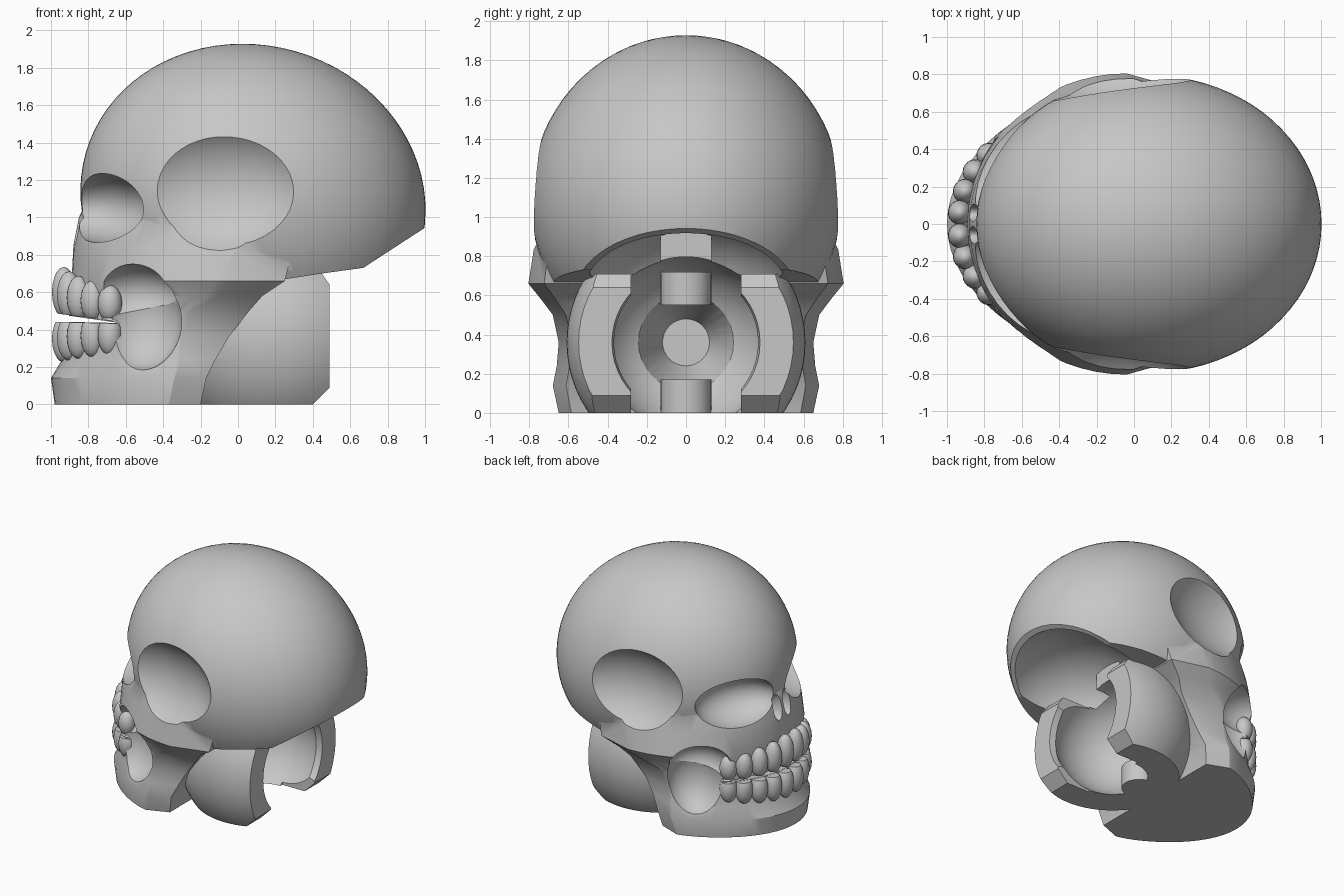
import bpy, bmesh, math
from mathutils import Matrix

if "Cube" in bpy.data.objects:
    bpy.data.objects.remove(bpy.data.objects["Cube"], do_unlink=True)

bone = bpy.data.materials.new("bone grey")
bone.use_nodes = True
GREY = (0.57, 0.57, 0.57, 1)
bone.diffuse_color = GREY
bone.node_tree.nodes["Principled BSDF"].inputs["Base Color"].default_value = GREY


def finish(name, bm):
    bmesh.ops.recalc_face_normals(bm, faces=bm.faces)
    mesh = bpy.data.meshes.new(name)
    bm.to_mesh(mesh)
    bm.free()
    obj = bpy.data.objects.new(name, mesh)
    bpy.context.collection.objects.link(obj)
    mesh.materials.append(bone)
    return obj


def ellipsoid(name, centre, radii, turn=0, tilt=0, segs=64):
    bm = bmesh.new()
    bmesh.ops.create_uvsphere(bm, u_segments=segs, v_segments=segs // 2, radius=1)
    m = (Matrix.Translation(centre) @ Matrix.Rotation(turn, 4, 'Z')
         @ Matrix.Rotation(tilt, 4, 'Y') @ Matrix.Diagonal((*radii, 1)))
    bm.transform(m)
    return finish(name, bm)


def prism(name, profile, half):
    """Side profile in x and z, extruded across y."""
    bm = bmesh.new()
    face = bm.faces.new([bm.verts.new((x, -half, z)) for x, z in profile])
    out = bmesh.ops.extrude_face_region(bm, geom=[face])
    bmesh.ops.translate(bm, vec=(0, 2 * half, 0),
                        verts=[v for v in out["geom"] if isinstance(v, bmesh.types.BMVert)])
    return finish(name, bm)


def box(name, x0, x1, z0, z1, half):
    return prism(name, [(x0, z0), (x1, z0), (x1, z1), (x0, z1)], half)


def rod(name, centre, radius, end_radius, length, axis='Z', segs=32):
    bm = bmesh.new()
    turn = Matrix.Rotation(math.pi / 2, 4, 'Y') if axis == 'X' else Matrix()
    bmesh.ops.create_cone(bm, cap_ends=True, segments=segs, radius1=radius, radius2=end_radius,
                          depth=length, matrix=Matrix.Translation(centre) @ turn)
    return finish(name, bm)


def combine(target, tool, operation):
    mod = target.modifiers.new("combine", 'BOOLEAN')
    mod.operation = operation
    mod.solver = 'EXACT'
    mod.object = tool
    bpy.context.view_layer.update()
    result = bpy.data.meshes.new_from_object(
        target.evaluated_get(bpy.context.evaluated_depsgraph_get()))
    target.modifiers.remove(mod)
    target.data = result
    bpy.data.objects.remove(tool, do_unlink=True)


def smooth(obj, angle=30):
    bpy.ops.object.select_all(action='DESELECT')
    obj.select_set(True)
    bpy.context.view_layer.objects.active = obj
    bpy.ops.object.shade_smooth_by_angle(angle=math.radians(angle))


def face_mass(name, levels, steps=32):
    """Loft of half-oval plans: height, front, widest x, half width, rear x, pointedness."""
    bm = bmesh.new()
    rings = []
    for z, front, wide, half, rear, power in levels:
        ring = [bm.verts.new((rear, -half * 0.9, z))]
        for i in range(steps + 1):
            a = math.pi * (i / steps - 0.5)
            reach = max(math.cos(a), 0) ** power
            ring.append(bm.verts.new((wide - (wide - front) * reach, half * math.sin(a), z)))
        ring.append(bm.verts.new((rear, half * 0.9, z)))
        rings.append(ring)
    for low, high in zip(rings, rings[1:]):
        for i in range(len(low)):
            j = (i + 1) % len(low)
            bm.faces.new((low[i], low[j], high[j], high[i]))
    bm.faces.new(rings[0])
    bm.faces.new(rings[-1])
    return finish(name, bm)


# Cranium, trimmed along its sloping base
skull = ellipsoid("skull", (0.08, 0, 1.09), (0.93, 0.795, 0.83), tilt=math.radians(16), segs=80)
combine(skull, prism("base_trim", [(1.3, 1.14), (0.67, 0.73), (0.45, 0.7), (0, 0.63),
                                   (-0.4, 0.63), (-0.4, -0.5), (1.3, -0.5)], 1.2), 'DIFFERENCE')

# Cheekbones, upper jaw and lower jaw
face = face_mass("face", [
    (0, -0.98, -0.37, 0.65, -0.2, 1.5), (0.14, -1.0, -0.34, 0.68, -0.17, 1.5),
    (0.24, -0.94, -0.31, 0.66, -0.12, 1.4), (0.36, -0.92, -0.3, 0.65, -0.05, 1.35),
    (0.5, -0.9, -0.25, 0.68, 0.06, 1.25), (0.58, -0.89, -0.1, 0.74, 0.13, 1.1),
    (0.66, -0.89, -0.04, 0.805, 0.25, 1), (0.85, -0.88, 0.0, 0.775, 0.3, 1),
    (1.0, -0.85, 0.0, 0.74, 0.3, 1), (1.2, -0.76, 0.0, 0.6, 0.3, 1)])
combine(skull, face, 'UNION')

# Hollow under the back of the cranium
combine(skull, ellipsoid("hollow", (0.6, 0, 0.58), (0.56, 0.52, 0.44)), 'DIFFERENCE')

# Neck housing with chamfered rear edges, and the web above it
neck = ellipsoid("neck", (0.22, 0, 0.36), (0.62, 0.61, 0.62))
combine(neck, prism("neck_limits", [(-0.35, 0), (0.4, 0), (0.49, 0.09), (0.49, 0.64),
                                    (0.44, 0.71), (-0.35, 0.71)], 1), 'INTERSECT')
combine(skull, neck, 'UNION')
combine(skull, box("web", -0.15, 0.25, 0.68, 0.98, 0.13), 'UNION')

# Ball socket, open above and below, with its rear opening and tapered bore
combine(skull, ellipsoid("socket", (0.2, 0, 0.36), (0.44, 0.44, 0.44)), 'DIFFERENCE')
combine(skull, box("rear_slot", 0.2, 0.9, -0.2, 0.72, 0.28), 'DIFFERENCE')
combine(skull, rod("wide_opening", (0.5, 0, 0.36), 0.34, 0.42, 0.4, 'X', 48), 'DIFFERENCE')
combine(skull, rod("bore", (-0.3, 0, 0.36), 0.12, 0.26, 0.35, 'X'), 'DIFFERENCE')

# Paired hollows: temples, eyes, cheeks and nostrils
for side in (-1, 1):
    combine(skull, ellipsoid("temple", (-0.12, side * 0.98, 1.155), (0.54, 0.37, 0.4),
                             turn=side * math.radians(6)), 'DIFFERENCE')
    combine(skull, ellipsoid("eye_socket", (-0.735, side * 0.38, 1.05), (0.24, 0.33, 0.185),
                             turn=-side * math.radians(33)), 'DIFFERENCE')
    combine(skull, ellipsoid("cheek", (-0.53, side * 0.64, 0.45), (0.23, 0.2, 0.27)), 'DIFFERENCE')
    combine(skull, ellipsoid("cheek_arch", (-0.57, side * 0.62, 0.58), (0.25, 0.2, 0.17)),
            'DIFFERENCE')
    combine(skull, ellipsoid("nostril", (-0.89, side * 0.06, 0.94), (0.1, 0.05, 0.11),
                             segs=32), 'DIFFERENCE')

# Wedge between the upper and lower teeth
combine(skull, prism("bite", [(-1.3, 0.53), (-0.63, 0.435), (-1.3, 0.45)], 1), 'DIFFERENCE')
smooth(skull)

# Pins at the front of the socket, top and bottom
for name, z in (("upper_pin", 0.635), ("lower_pin", 0.085)):
    smooth(rod(name, (-0.05, 0, z), 0.13, 0.13, 0.17))

# Teeth along the dental arch, worn flat where they meet
for side, label in ((1, "left"), (-1, "right")):
    for i in range(5):
        a = 0.125 + 0.235 * i
        x, y = -0.45 - 0.485 * math.cos(a), side * 0.5 * math.sin(a)
        for row, z, height in (("upper", 0.6 - 0.015 * i, 0.135 - 0.009 * i),
                               ("lower", 0.35 + 0.006 * i, 0.125 - 0.003 * i)):
            tooth = ellipsoid(f"{row}_{label}_tooth_{i + 1}", (x, y, z),
                              (0.064, 0.066, height), turn=-side * a, segs=20)
            combine(tooth, prism("bite", [(-1.3, 0.53), (-0.55, 0.43), (-1.3, 0.45)], 1),
                    'DIFFERENCE')
            smooth(tooth)
